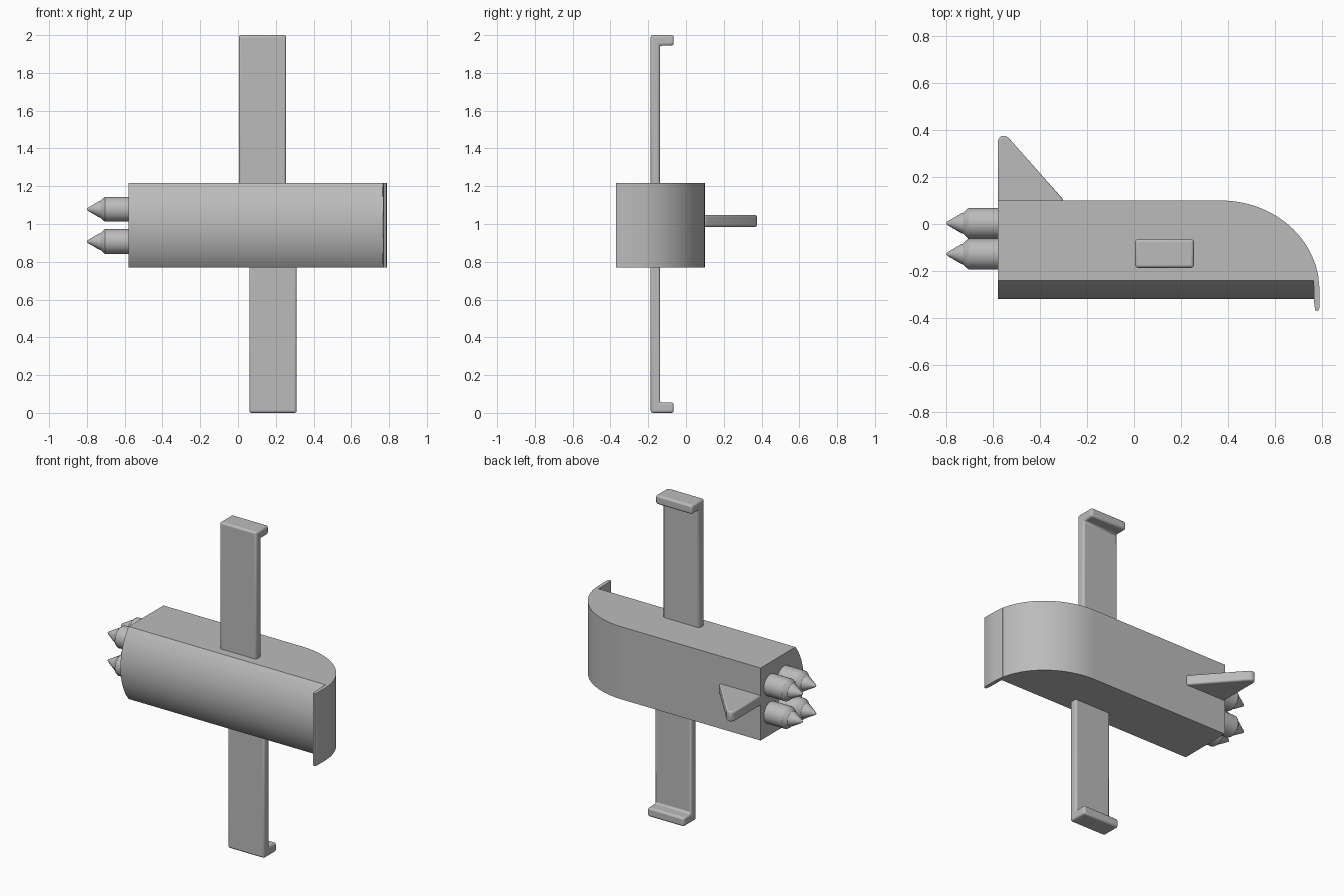
import bpy, bmesh, math
from mathutils import Matrix

if "Cube" in bpy.data.objects:
    bpy.data.objects.remove(bpy.data.objects["Cube"])

grey = bpy.data.materials.new("hull grey")
grey.diffuse_color = (0.5, 0.5, 0.5, 1)
grey.use_nodes = True
grey.node_tree.nodes["Principled BSDF"].inputs["Base Color"].default_value = grey.diffuse_color


def finish(name, bm, angle=35, bevel=0.0):
    bmesh.ops.recalc_face_normals(bm, faces=bm.faces)
    mesh = bpy.data.meshes.new(name)
    bm.to_mesh(mesh)
    bm.free()
    mesh.materials.append(grey)
    obj = bpy.data.objects.new(name, mesh)
    bpy.context.collection.objects.link(obj)
    if bevel:
        mod = obj.modifiers.new("soft edges", 'BEVEL')
        mod.width, mod.segments = bevel, 3
        mod.limit_method, mod.angle_limit = 'ANGLE', math.radians(40)
    bpy.ops.object.select_all(action='DESELECT')
    obj.select_set(True)
    bpy.context.view_layer.objects.active = obj
    bpy.ops.object.shade_smooth_by_angle(angle=math.radians(angle))
    return obj


def loft(bm, rings):
    """Skin a list of equal-length closed rings and cap both ends."""
    vr = [[bm.verts.new(p) for p in ring] for ring in rings]
    for a, b in zip(vr, vr[1:]):
        for i in range(len(a)):
            j = (i + 1) % len(a)
            bm.faces.new((a[i], a[j], b[j], b[i]))
    bm.faces.new(vr[0])
    bm.faces.new(vr[-1])


def prism(name, outline, to3d, lo, hi, bevel):
    bm = bmesh.new()
    loft(bm, [[to3d(u, v, w) for u, v in outline] for w in (lo, hi)])
    return finish(name, bm, bevel=bevel)


Z0, Z1 = 0.77, 1.218
ZM, HALF = (Z0 + Z1) / 2, (Z1 - Z0) / 2

# Hull: curved nose outline, with a bulging front wall
nose = []
for i in range(25):
    t = math.radians(90 - i * 81 / 24)
    nose.append((0.37 + 0.42 * math.cos(t), -0.28 + 0.38 * math.sin(t)))
R = (HALF ** 2 + 0.08 ** 2) / 0.16
rings = []
for k in range(25):
    s = math.sin(math.pi / 2 * (k / 12 - 1))
    z = ZM + HALF * s
    front = -0.32 + R - math.sqrt(R * R - (HALF * s) ** 2)
    outline = [(-0.58, 0.1)] + nose + [(0.767, -0.225), (0.767, front), (-0.58, front)]
    rings.append([(x, y, z) for x, y in outline])
bm = bmesh.new()
loft(bm, rings)
finish("hull", bm)

# Lip hanging off the nose
prism("nose_lip", [(0.765, -0.2), (0.784, -0.21), (0.79, -0.27), (0.79, -0.36),
                   (0.784, -0.37), (0.772, -0.368), (0.767, -0.33)],
      lambda u, v, w: (u, v, w), Z0, Z1, 0)

# Wings with hooked tips: L-shaped section in y and z
for name, x0, x1, root, tip, d in (("upper_wing", 0.005, 0.255, 1.15, 2.0, -1),
                                   ("lower_wing", 0.06, 0.31, 0.85, 0.0, 1)):
    section = [(-0.187, root), (-0.187, tip), (-0.065, tip),
               (-0.065, tip + d * 0.055), (-0.138, tip + d * 0.055), (-0.138, root)]
    prism(name, section, lambda u, v, w: (w, u, v), x0, x1, 0.012)

# Tail fin
prism("tail_fin", [(-0.58, 0.08), (-0.58, 0.355), (-0.57, 0.373), (-0.552, 0.377),
                   (-0.535, 0.368), (-0.3, 0.103), (-0.3, 0.08)],
      lambda u, v, w: (u, v, w), 0.985, 1.048, 0.01)

# Four pointed engines, turned about the x axis
profile = [(-0.56, 0.066), (-0.703, 0.066), (-0.712, 0.06), (-0.728, 0.044),
           (-0.735, 0.043), (-0.795, 0.008), (-0.8, 0.002)]
for row, y in (("front", -0.128), ("rear", 0.003)):
    for level, z in (("lower", 0.907), ("upper", 1.078)):
        bm = bmesh.new()
        loft(bm, [[(x, y + r * math.cos(a * math.tau / 32), z + r * math.sin(a * math.tau / 32))
                   for a in range(32)] for x, r in profile])
        finish(f"engine_{row}_{level}", bm, 30)
